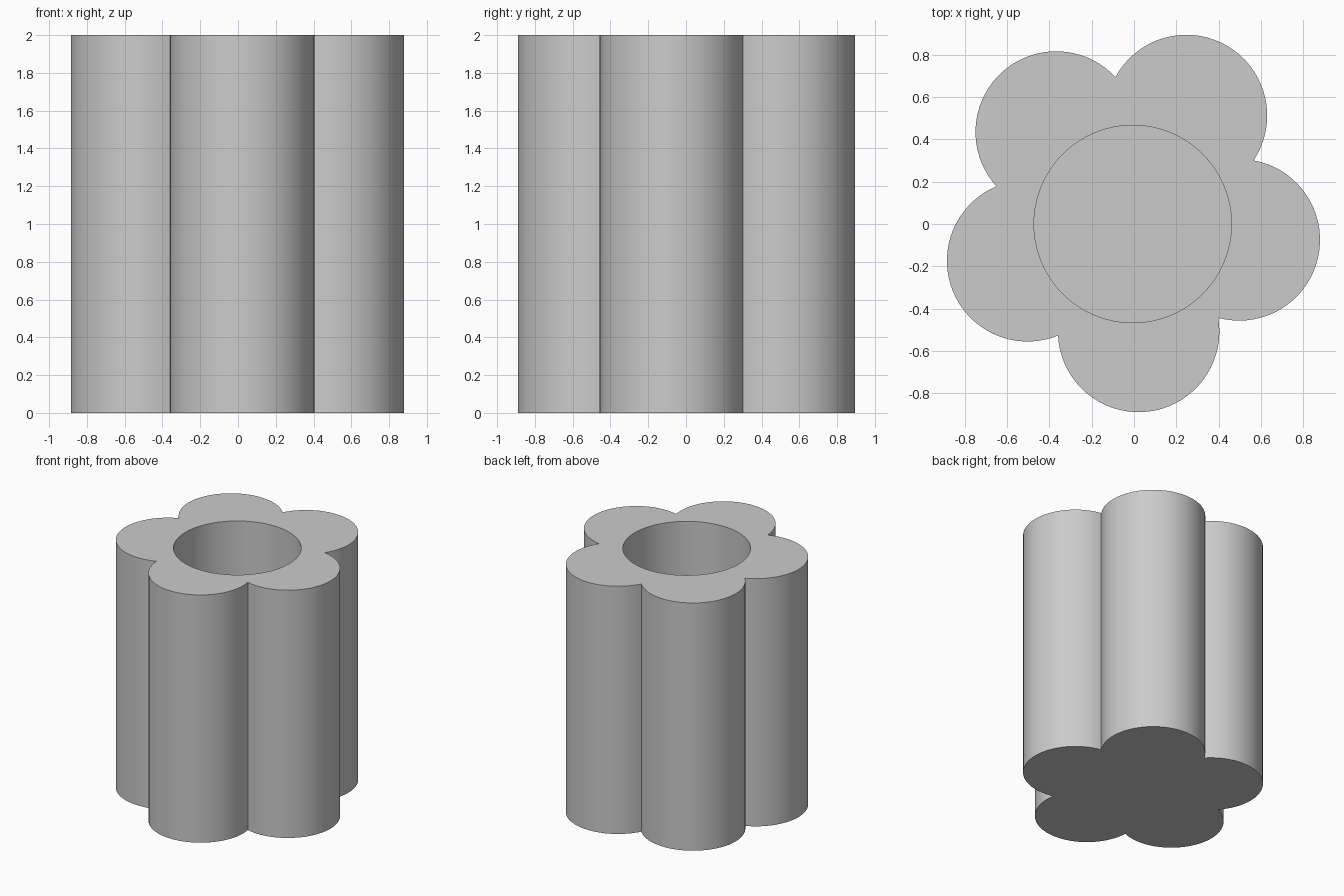
import bpy, bmesh, math
from mathutils import Vector

cube = bpy.data.objects.get("Cube")
if cube:
    bpy.data.objects.remove(cube, do_unlink=True)

HEIGHT, FLOOR = 2.0, 0.15
LOBE_R, WELL_R = 0.382, 0.467
WELL_CENTRE = Vector((-0.006, 0.0))
LOBES = [Vector(c) for c in ((0.022, -0.508), (0.498, -0.075), (0.248, 0.513),
                             (-0.368, 0.435), (-0.503, -0.174))]
ARC_STEPS, WELL_STEPS = 36, 96

grey = bpy.data.materials.new("plain grey")
grey.use_nodes = True
colour = (0.6, 0.6, 0.6, 1.0)
grey.diffuse_color = colour
grey.node_tree.nodes["Principled BSDF"].inputs["Base Color"].default_value = colour


def notch(a, b):
    """Outer meeting point of two neighbouring lobes."""
    half = (b - a) / 2
    outward = Vector((half.y, -half.x)).normalized()
    return a + half + outward * math.sqrt(LOBE_R ** 2 - half.length_squared)


def flower_outline():
    points = []
    for i, c in enumerate(LOBES):
        start = notch(LOBES[i - 1], c) - c
        end = notch(c, LOBES[(i + 1) % len(LOBES)]) - c
        a0 = math.atan2(start.y, start.x)
        sweep = (math.atan2(end.y, end.x) - a0) % math.tau
        for k in range(ARC_STEPS):
            a = a0 + sweep * k / ARC_STEPS
            points.append(c + LOBE_R * Vector((math.cos(a), math.sin(a))))
    return points


def ring(bm, points, z):
    return [bm.verts.new((p.x, p.y, z)) for p in points]


def wall(bm, lower, upper):
    n = len(lower)
    for i in range(n):
        j = (i + 1) % n
        bm.faces.new((lower[i], lower[j], upper[j], upper[i]))


bm = bmesh.new()

# Outer scalloped wall and closed underside
outline = flower_outline()
bottom, top = ring(bm, outline, 0), ring(bm, outline, HEIGHT)
wall(bm, bottom, top)
bm.faces.new(bottom[::-1])

# Round well and its floor
circle = [WELL_CENTRE + WELL_R * Vector((math.cos(a), math.sin(a)))
          for a in (math.tau * i / WELL_STEPS for i in range(WELL_STEPS))]
well_floor, well_rim = ring(bm, circle, FLOOR), ring(bm, circle, HEIGHT)
wall(bm, well_rim, well_floor)
bm.faces.new(well_floor)

# Flat rim between the outline and the well
rim_edges = [e for e in bm.edges if all(v.co.z == HEIGHT for v in e.verts)]
bmesh.ops.triangle_fill(bm, edges=rim_edges, use_beauty=True, normal=(0, 0, 1))
bmesh.ops.recalc_face_normals(bm, faces=bm.faces)

mesh = bpy.data.meshes.new("flower_cup")
bm.to_mesh(mesh)
bm.free()
mesh.materials.append(grey)
cup = bpy.data.objects.new("flower_cup", mesh)
bpy.context.collection.objects.link(cup)

bpy.ops.object.select_all(action="DESELECT")
cup.select_set(True)
bpy.context.view_layer.objects.active = cup
bpy.ops.object.shade_smooth_by_angle(angle=math.radians(30))
